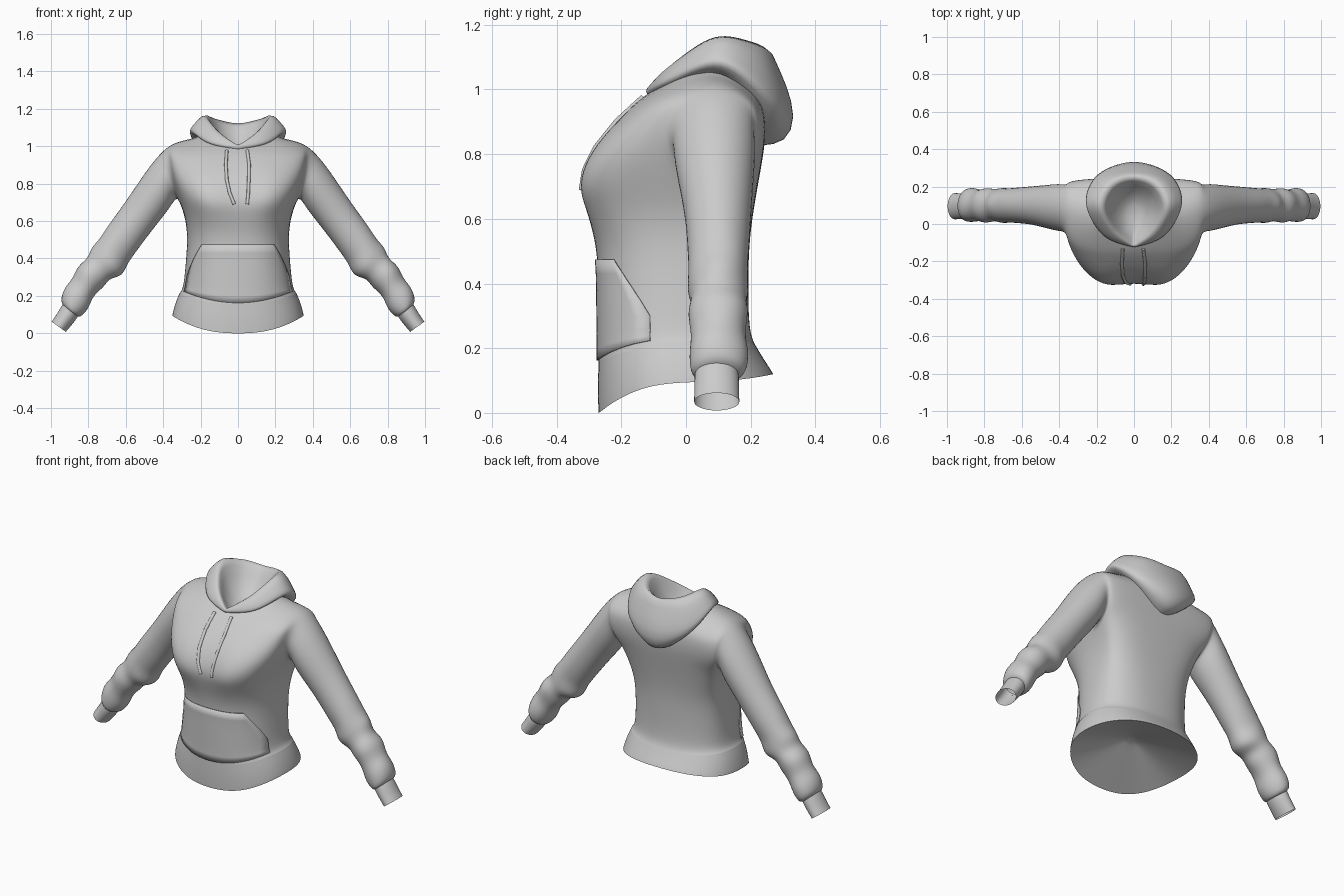
import bpy, bmesh, math
from mathutils import Vector
from mathutils.bvhtree import BVHTree

if "Cube" in bpy.data.objects:
    bpy.data.objects.remove(bpy.data.objects["Cube"])

F = 6  # columns from centre line to side seam


def make(name, grids, levels=2, mirror=True):
    """Skin grids of points, weld them, mirror across x and smooth."""
    bm = bmesh.new()
    for grid in grids:
        vs = [[bm.verts.new(p) for p in row] for row in grid]
        for a, b in zip(vs, vs[1:]):
            for i in range(len(a) - 1):
                bm.faces.new((a[i], a[i + 1], b[i + 1], b[i]))
    bmesh.ops.remove_doubles(bm, verts=bm.verts[:], dist=1e-4)
    bmesh.ops.recalc_face_normals(bm, faces=bm.faces[:])
    for f in bm.faces:
        f.smooth = True
    me = bpy.data.meshes.new(name)
    bm.to_mesh(me)
    bm.free()
    ob = bpy.data.objects.new(name, me)
    bpy.context.collection.objects.link(ob)
    if mirror:
        ob.modifiers.new("mirror", 'MIRROR')
    if levels:
        sub = ob.modifiers.new("smooth", 'SUBSURF')
        sub.levels = sub.render_levels = levels
    return ob


def half_row(zc, yc, w, ys, zs, e=0.75, dip=0.0):
    """Rounded quarter section from the centre line to the side."""
    pts = []
    for k in range(F + 1):
        a = math.pi / 2 * k / F
        s, c = math.sin(a), math.cos(a) if k < F else 0.0
        pts.append((w * s ** e, ys + (yc - ys) * c ** e + (dip if k == 0 else 0),
                    zs + (zc - zs) * c ** 2))
    return pts


def full_row(zf, zs, zb, w, ys, yf, yb, e, dip=0.0):
    front = half_row(zf, yf, w, ys, zs, e, dip)
    back = half_row(zb, yb, w, ys, zs, e)
    return front + back[-2::-1]


def ring(tx, tz, bx, bz, yc, ry, n=10, grow=1.06, wob=0.0, ph=0.0):
    """Sleeve section between a top and a bottom outline point."""
    mid = Vector(((tx + bx) / 2, yc, (tz + bz) / 2))
    up = Vector(((tx - bx) / 2, 0, (tz - bz) / 2))
    pts = []
    for j in range(n):
        p = 2 * math.pi * j / n
        g = grow * (1 + wob * math.sin(3 * p + ph))
        pts.append(mid - up * math.cos(p) * g - Vector((0, ry * g, 0)) * math.sin(p))
    return pts + pts[:1]


# Torso below the armpits: zf, zs, zb, width, side y, front y, back y, roundness, bust dip
seam = (.155, .215, .205, .315, .0, -.273, .219, .85)
lower = [full_row(*r) for r in (
    seam,
    (.17, .23, .22, .303, .0, -.272, .21, .85),
    (.24, .26, .25, .294, .0, -.272, .20, .84),
    (.32, .32, .32, .286, .01, -.274, .194, .82),
    (.45, .45, .45, .275, .03, -.274, .194, .78),
    (.54, .54, .54, .273, .05, -.284, .198, .72),
    (.63, .63, .63, .287, .08, -.322, .210, .68, .015),
    (.70, .72, .72, .32, .10, -.354, .226, .66, .035))]

# Chest and shoulder panels, ending on the neckline and shoulder seam
shoulder = [(.17, .07, 1.085), (.24, .08, 1.065), (.31, .085, 1.04), (.38, .09, 1.005)]
front = [lower[-1][:F + 1]]
front += [half_row(*r) for r in (
    (.79, -.320, .337, .00, .78, .66, .03),
    (.87, -.255, .355, -.04, .85, .70, .015),
    (.93, -.187, .366, -.04, .92, .76),
    (.965, -.150, .376, .015, .98, .85))]
front.append([(0, -.125, .985), (.07, -.075, 1.01), (.13, 0, 1.055)] + shoulder)
back = [lower[-1][F:][::-1]]
back += [half_row(*r) for r in (
    (.79, .238, .337, .18, .78),
    (.85, .246, .355, .21, .85),
    (.92, .246, .366, .21, .92),
    (.97, .232, .376, .17, .98, .8))]
back.append([(0, .21, 1.0), (.07, .19, 1.03), (.13, .14, 1.065)] + shoulder)

# Sleeve grown from the armhole, bunching up along the forearm
arm = [r[-1] for r in front] + [r[-1] for r in back[-2:0:-1]]
sleeve = [arm + arm[:1]]
stations = (
    (.45, .925, .36, .675, .088, .128), (.53, .81, .42, .60, .094, .114),
    (.61, .69, .49, .51, .10, .101), (.70, .57, .56, .415, .10, .095),
    (.745, .50, .595, .37, .10, .090), (.785, .455, .615, .30, .10, .097),
    (.80, .40, .69, .295, .10, .082), (.86, .365, .715, .25, .10, .097),
    (.88, .29, .775, .20, .10, .080), (.93, .245, .795, .135, .10, .094),
    (.95, .175, .84, .085, .10, .088), (.935, .15, .86, .09, .095, .068))
for i, s in enumerate(stations):
    sleeve.append(ring(*s, wob=.06 if 3 < i < 10 else 0, ph=2.1 * i))
body = make("body_and_sleeves", [lower, front, back, sleeve])

# Ribbed cuffs
make("cuffs", [[ring(*s, n=16, grow=1.01) for s in (
    (.93, .165, .85, .10, .095, .066), (.945, .145, .86, .08, .095, .07),
    (.97, .10, .89, .042, .095, .07), (.997, .062, .92, .007, .095, .071))]], 1)

# Flared hem band, longer at the front, and the shallow lining that closes it
band = [full_row(*r) for r in (
    (-.003, .095, .12, .354, .0, -.273, .272, .85),
    (.02, .11, .135, .352, .0, -.274, .264, .85),
    (.09, .165, .17, .337, .0, -.275, .24, .85),
    seam)]
make("hem_band", [band])
apex = Vector((0, -.02, .19))
make("hem_lining", [[[Vector(p).lerp(apex, t) for p in band[0]] for t in (0, .03, .35, .7, 1)]])


# Hood lying on the shoulders
def spline(pts, n=4):
    """Smooth curve through points; pointed at the front, rounded at the back."""
    p = [Vector(q) for q in pts]
    p = [p[0]] + p + [Vector((-p[-2].x, p[-2].y, p[-2].z))]
    out = []
    for a, b, c, d in zip(p, p[1:], p[2:], p[3:]):
        for i in range(n):
            t = i / n
            out.append(.5 * (2 * b + (c - a) * t + (2 * a - 5 * b + 4 * c - d) * t * t
                             + (3 * b - a - 3 * c + d) * t ** 3))
    return out + [p[-2]]


inner = [
    [(0, -.06, .97), (.05, -.02, .98), (.07, .05, .985), (.05, .11, .985), (0, .14, .985)],
    [(0, -.105, 1.0), (.085, -.04, 1.055), (.14, .07, 1.09), (.10, .17, 1.08), (0, .21, 1.07)]]
outer = [
    [(0, -.12, 1.005), (.10, -.045, 1.085), (.165, .09, 1.187), (.11, .215, 1.172), (0, .255, 1.145)],
    [(0, -.124, 1.0), (.14, -.06, 1.06), (.222, .10, 1.14), (.165, .24, 1.10), (0, .28, 1.08)],
    [(0, -.126, .995), (.16, -.065, 1.035), (.25, .10, 1.105), (.185, .255, 1.03), (0, .31, 1.02)],
    [(0, -.126, .99), (.165, -.065, 1.02), (.265, .11, 1.085), (.205, .27, .97), (0, .345, .91)],
    [(0, -.12, .98), (.15, -.06, 1.01), (.24, .11, 1.06), (.165, .255, .925), (0, .31, .83)],
    [(0, -.11, .97), (.14, -.05, 1.0), (.20, .10, 1.05), (.12, .21, .90), (0, .235, .825)]]
hood = [spline(r) for r in inner + outer]
make("hood", [[[Vector((0, .04, .965))] * len(hood[0])] + hood], 1)

# Helper that lays points on the front of the body
bpy.context.view_layer.update()
tree = BVHTree.FromObject(body, bpy.context.evaluated_depsgraph_get())


def on_front(x, z, off):
    for _ in range(20):
        hit, nor, _i, _d = tree.ray_cast(Vector((x, -1, z)), Vector((0, 1, 0)))
        if hit is not None and hit.y < .1:
            return hit + (nor if nor.y < 0 else -nor) * off
        x *= .98
    return Vector((x, -.27, z))


# Kangaroo pocket with slanted hand openings, running down into the hem seam
rows = []
for z, w in ((.162, .285), (.20, .28), (.25, .276), (.30, .27), (.345, .255), (.39, .236), (.43, .216), (.475, .19)):
    drop = max(0, .06 - .6 * (z - .162))
    rows.append([on_front(w * u / 12, z + drop * (u / 12) ** 2, .004) for u in range(-12, 13)])
pocket = make("front_pocket", [rows], 0, False)
thick = pocket.modifiers.new("cloth", 'SOLIDIFY')
thick.thickness, thick.offset = .005, 0

# Drawstrings hanging from the neck
for name, path in (("drawstring_left", ((-.06, .975), (-.065, .90), (-.06, .82), (-.045, .75), (-.02, .69))),
                   ("drawstring_right", ((.05, .975), (.06, .90), (.058, .82), (.055, .75), (.05, .69)))):
    cu = bpy.data.curves.new(name, 'CURVE')
    cu.dimensions = '3D'
    cu.bevel_depth, cu.bevel_resolution = .009, 2
    cu.use_fill_caps = True
    sp = cu.splines.new('POLY')
    sp.points.add(len(path) - 1)
    for pt, (x, z) in zip(sp.points, path):
        pt.co = (*on_front(x, z, .001), 1)
    bpy.context.collection.objects.link(bpy.data.objects.new(name, cu))
